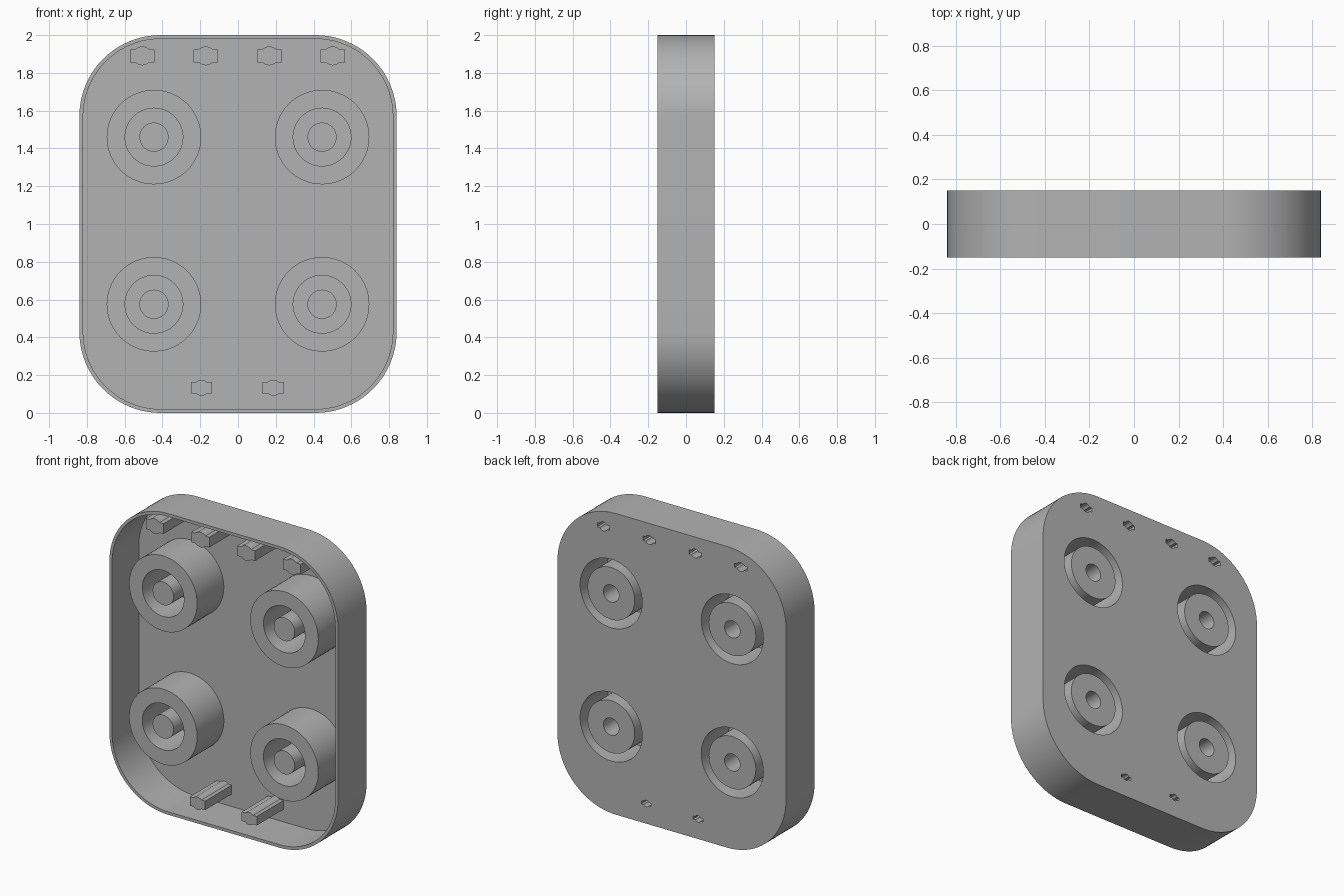
import bpy, bmesh, math

if "Cube" in bpy.data.objects:
    bpy.data.objects.remove(bpy.data.objects["Cube"])

W, H, D, T, R = 0.84, 2.0, 0.15, 0.02, 0.43   # half width, height, half depth, wall, corner radius
BACK = D - T                                   # inner face of the back plate
OUT = 0.05                                     # how far cutters stick out


def circle(cx, cz, r, n=64):
    return [(cx + r * math.cos(2 * math.pi * i / n), cz + r * math.sin(2 * math.pi * i / n))
            for i in range(n)]


def rounded(inset, n=20):
    r, pts = R - inset, []
    for k, (sx, sz) in enumerate([(1, 1), (-1, 1), (-1, -1), (1, -1)]):
        for i in range(n + 1):
            a = math.pi / 2 * (k + i / n)
            pts.append((sx * (W - R) + r * math.cos(a),
                        H / 2 + sz * (H / 2 - R) + r * math.sin(a)))
    return pts


def lug(cx, cz, hw, hh, r, n=8):
    """Flat bar outline with a round bulge above and below."""
    a = math.asin(hh / r)
    arc = [a + (math.pi - 2 * a) * i / n for i in range(n + 1)]
    top = [(hw, hh)] + [(r * math.cos(t), r * math.sin(t)) for t in arc] + [(-hw, hh)]
    return [(cx + x, cz + z) for x, z in top + [(-x, -z) for x, z in top]]


def slab(bm, loops, y0, y1):
    """Extrude an outline (first loop) with holes (other loops) from y0 to y1."""
    edges = []
    for pts in loops:
        vs = [bm.verts.new((x, y0, z)) for x, z in pts]
        edges += [bm.edges.new((vs[i - 1], vs[i])) for i in range(len(vs))]
    fill = bmesh.ops.triangle_fill(bm, edges=edges, use_beauty=True)
    faces = [g for g in fill["geom"] if isinstance(g, bmesh.types.BMFace)]
    ext = bmesh.ops.extrude_face_region(bm, geom=faces, use_keep_orig=True)
    for g in ext["geom"]:
        if isinstance(g, bmesh.types.BMVert):
            g.co.y = y1


def finish(bm, name):
    bmesh.ops.recalc_face_normals(bm, faces=bm.faces[:])
    me = bpy.data.meshes.new(name)
    bm.to_mesh(me)
    bm.free()
    ob = bpy.data.objects.new(name, me)
    bpy.context.collection.objects.link(ob)
    return ob


bosses = [(x, z) for x in (-0.445, 0.445) for z in (0.575, 1.46)]
# lugs: centre, half width, half bar height, bulge radius
lugs = [(x, 1.89, 0.065, 0.034, 0.05) for x in (-0.507, -0.171, 0.165, 0.501)]
lugs += [(x, 0.133, 0.056, 0.03, 0.042) for x in (-0.193, 0.187)]

# solid rounded block
bm = bmesh.new()
slab(bm, [rounded(0)], -D, D)
tray = finish(bm, "tray")

# cutters: front cavity leaving bosses and lugs, then the hollows
bm = bmesh.new()
slab(bm, [rounded(T)] + [circle(x, z, 0.25) for x, z in bosses] + [lug(*l) for l in lugs],
     -D - OUT, BACK)
for x, z in bosses:
    slab(bm, [circle(x, z, 0.153), circle(x, z, 0.077)], -D - OUT, BACK)   # ring around pin
    slab(bm, [circle(x, z, 0.228), circle(x, z, 0.173)], -BACK, D + OUT)   # rear ring trough
    slab(bm, [circle(x, z, 0.057)], -BACK, D + OUT)                        # hollow pin
for x, z, hw, hh, r in lugs:
    slab(bm, [lug(x, z, hw - T, hh - T, r - T)], -BACK, D + OUT)           # hollow lug
cutter = finish(bm, "hollow_cutter")
cutter.hide_render = True

mod = tray.modifiers.new("hollows", "BOOLEAN")
mod.operation, mod.solver, mod.object = "DIFFERENCE", "EXACT", cutter
bpy.context.view_layer.objects.active = tray
tray.select_set(True)
cutter.select_set(False)
bpy.ops.object.modifier_apply(modifier=mod.name)
bpy.data.objects.remove(cutter)

# plain grey plastic
mat = bpy.data.materials.new("grey_plastic")
mat.diffuse_color = (0.45, 0.45, 0.45, 1)
mat.use_nodes = True
mat.node_tree.nodes["Principled BSDF"].inputs["Base Color"].default_value = mat.diffuse_color
tray.data.materials.clear()
tray.data.materials.append(mat)
bpy.ops.object.shade_smooth_by_angle(angle=math.radians(30))
